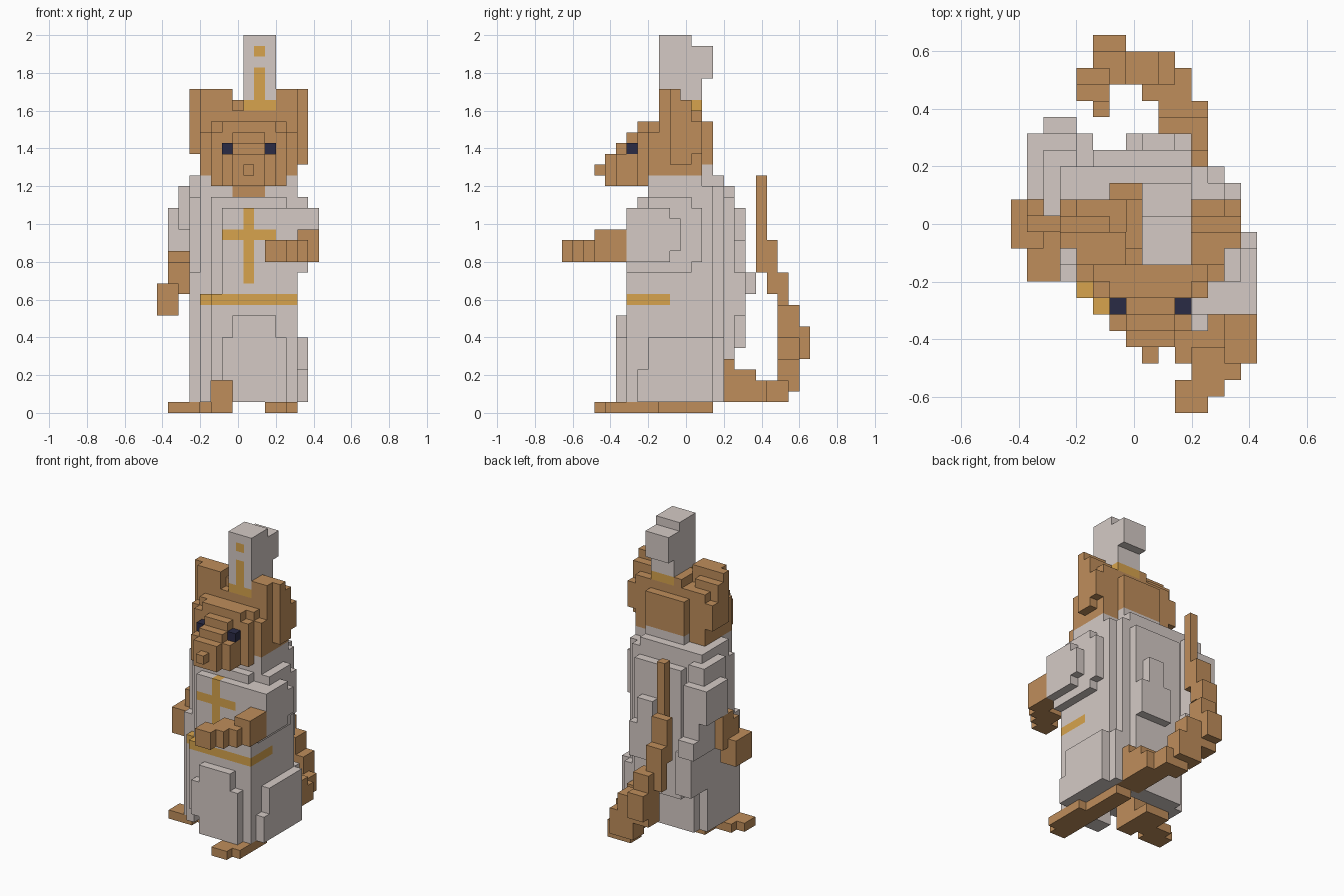
import bpy
import bmesh
from mathutils import Vector

UNIT = 2 / 35                       # edge of one block
ORIGIN = Vector((7.5, 11.5, 0))     # block coordinates of the centre

if "Cube" in bpy.data.objects:
    bpy.data.objects.remove(bpy.data.objects["Cube"], do_unlink=True)


def make_material(name, red, green, blue):
    mat = bpy.data.materials.new(name)
    mat.use_nodes = True
    colour = (red, green, blue, 1)
    mat.diffuse_color = colour
    mat.node_tree.nodes["Principled BSDF"].inputs["Base Color"].default_value = colour
    return mat


cloth = make_material("pale_cloth", .66, .59, .56)
fur = make_material("brown_fur", .52, .27, .105)
gold = make_material("gold_trim", .68, .37, .075)
navy = make_material("dark_navy", .023, .024, .06)

cells = {}          # block position -> part name
part_material = {}


def box_cells(x0, x1, y0, y1, z0, z1):
    return [(x, y, z) for x in range(x0, x1)
            for y in range(y0, y1) for z in range(z0, z1)]


def part(name, mat, *boxes):
    """Fill boxes of blocks; later parts replace earlier ones."""
    part_material[name] = mat
    for box in boxes:
        for cell in box_cells(*box):
            cells[cell] = name


def trim(name, mat, *boxes):
    """Recolour only the blocks that already exist."""
    part_material[name] = mat
    for box in boxes:
        for cell in box_cells(*box):
            if cell in cells:
                cells[cell] = name


def carve(*boxes):
    """Empty boxes of blocks."""
    for box in boxes:
        for cell in box_cells(*box):
            cells.pop(cell, None)


def mirrored(box, middle=17):
    """Mirror a box across the middle plane of the head."""
    return (middle - box[1], middle - box[0]) + tuple(box[2:])


# Lower robe, with raised folds on the front, sides and back
part("robe_skirt", cloth,
     (5, 13, 6, 14, 1, 11),
     (4, 13, 7, 14, 1, 11),
     (4, 13, 14, 15, 1, 7),
     (4, 12, 14, 15, 7, 11),
     (3, 4, 8, 14, 1, 13),
     (7, 11, 5, 6, 1, 9),
     (6, 12, 5, 6, 1, 7),
     (13, 14, 8, 14, 1, 7),
     (13, 14, 7, 8, 1, 4),
     (5, 11, 15, 16, 5, 11),
     (3, 5, 14, 17, 6, 11),
     (7, 11, 16, 17, 9, 11))

# Open hem and front slit
carve((5, 12, 7, 13, 1, 3), (5, 7, 5, 8, 1, 3))

# Feet and legs
part("left_foot", fur, (10, 12, 3, 4, 0, 1), (10, 13, 4, 9, 0, 1), (10, 12, 9, 14, 0, 1))
part("right_foot", fur, (1, 4, 8, 10, 0, 1), (2, 6, 9, 11, 0, 1), (4, 7, 10, 13, 0, 1))
part("right_leg", fur, (5, 7, 8, 11, 0, 3))
part("left_leg", fur, (10, 12, 9, 12, 1, 3))

# Upper robe
part("robe_torso", cloth,
     (6, 13, 6, 14, 11, 19),
     (5, 13, 7, 14, 11, 19),
     (5, 12, 7, 8, 19, 20),
     (4, 13, 8, 14, 11, 21),
     (4, 12, 14, 15, 11, 21),
     (3, 4, 9, 15, 11, 20),
     (4, 13, 8, 13, 21, 22),
     (5, 11, 13, 15, 21, 22),
     (13, 14, 10, 13, 14, 19),
     (5, 11, 15, 16, 11, 20),
     (7, 11, 16, 17, 11, 13),
     (8, 10, 16, 17, 13, 16),
     (6, 11, 13, 14, 22, 23))

# Left arm reaching forward
part("left_sleeve", cloth,
     (13, 14, 6, 12, 13, 19),
     (13, 14, 8, 12, 19, 20),
     (14, 15, 6, 10, 14, 19),
     (14, 15, 10, 11, 15, 18))
part("left_hand", fur,
     (13, 15, 3, 6, 14, 17),
     (11, 14, 2, 4, 14, 16),
     (10, 13, 1, 2, 14, 16),
     (10, 12, 0, 1, 14, 16))

# Right arm with its elbow drawn back
part("right_sleeve", cloth,
     (1, 4, 13, 17, 15, 19),
     (2, 4, 12, 16, 17, 21),
     (3, 5, 10, 15, 18, 22),
     (2, 4, 13, 17, 11, 18),
     (2, 4, 17, 18, 11, 13))
part("right_forearm", fur, (1, 3, 11, 14, 11, 14), (1, 3, 12, 14, 14, 15))
part("right_hand", fur, (0, 2, 10, 13, 9, 12))

# Belt and chest cross
trim("belt", gold, (4, 14, 5, 10, 10, 11))
trim("chest_cross", gold, (8, 9, 6, 7, 12, 19), (6, 11, 6, 7, 16, 17))

# Head, stepping forward to the muzzle and nose
part("head", fur,
     (4, 13, 9, 13, 22, 28),
     (4, 13, 8, 9, 22, 26),
     (5, 12, 8, 9, 21, 27),
     (5, 12, 7, 8, 21, 26),
     (6, 11, 7, 8, 26, 27),
     (6, 11, 6, 7, 21, 25),
     (7, 10, 6, 7, 25, 26),
     (6, 11, 13, 14, 23, 27),
     (7, 10, 10, 13, 28, 29))
part("muzzle", fur, (6, 11, 5, 6, 21, 24), (7, 10, 5, 6, 24, 25), (7, 10, 4, 5, 21, 24))
part("nose", fur, (8, 9, 3, 4, 22, 23))
part("chin", fur, (7, 10, 8, 9, 20, 21))

# Paired ears and eyes
ear_boxes = [(4, 7, 9, 11, 24, 30), (3, 4, 10, 11, 24, 30),
             (3, 6, 11, 12, 24, 29), (3, 4, 12, 13, 24, 27)]
eye_box = (6, 7, 6, 7, 24, 25)
part("right_ear", fur, *ear_boxes)
part("left_ear", fur, *map(mirrored, ear_boxes), (13, 14, 10, 12, 23, 24))
part("right_eye", navy, eye_box)
part("left_eye", navy, mirrored(eye_box))

# Tall hat
part("hat", cloth,
     (8, 11, 9, 12, 29, 35),
     (8, 11, 12, 13, 29, 31),
     (8, 11, 12, 14, 31, 34))
part("hat_band", gold, (8, 11, 9, 13, 28, 29))
trim("hat_emblem", gold, (9, 10, 9, 10, 29, 32), (9, 10, 9, 10, 33, 34))

# Tail, sweeping back and curling up to its tip
part("tail", fur,
     (9, 12, 14, 16, 1, 5),
     (9, 12, 16, 18, 1, 4),
     (9, 12, 18, 19, 1, 3),
     (8, 11, 19, 21, 1, 3),
     (7, 10, 20, 22, 2, 5),
     (5, 9, 20, 22, 4, 7),
     (5, 7, 22, 23, 5, 8),
     (5, 7, 20, 22, 7, 10),
     (4, 6, 20, 21, 8, 13),
     (4, 6, 19, 20, 11, 16),
     (5, 6, 18, 19, 13, 22))


def face_corners(cell, axis, side):
    """Corners of one block face, wound to point outwards."""
    u, v = (axis + 1) % 3, (axis + 2) % 3
    corners = []
    for du, dv in ((0, 0), (1, 0), (1, 1), (0, 1)):
        point = Vector(cell)
        point[axis] += side
        point[u] += du
        point[v] += dv
        corners.append((point - ORIGIN) * UNIT)
    return corners if side else corners[::-1]


# Skin each part, leaving out the faces buried between blocks
for name, mat in part_material.items():
    bm = bmesh.new()
    for cell, owner in cells.items():
        if owner != name:
            continue
        for axis in range(3):
            for side in (0, 1):
                neighbour = list(cell)
                neighbour[axis] += 1 if side else -1
                if tuple(neighbour) not in cells:
                    bm.faces.new([bm.verts.new(p) for p in face_corners(cell, axis, side)])
    bmesh.ops.remove_doubles(bm, verts=bm.verts[:], dist=UNIT / 100)
    bmesh.ops.dissolve_limit(bm, angle_limit=.01, verts=bm.verts[:], edges=bm.edges[:])
    mesh = bpy.data.meshes.new(name)
    bm.to_mesh(mesh)
    bm.free()
    mesh.materials.append(mat)
    bpy.context.collection.objects.link(bpy.data.objects.new(name, mesh))
